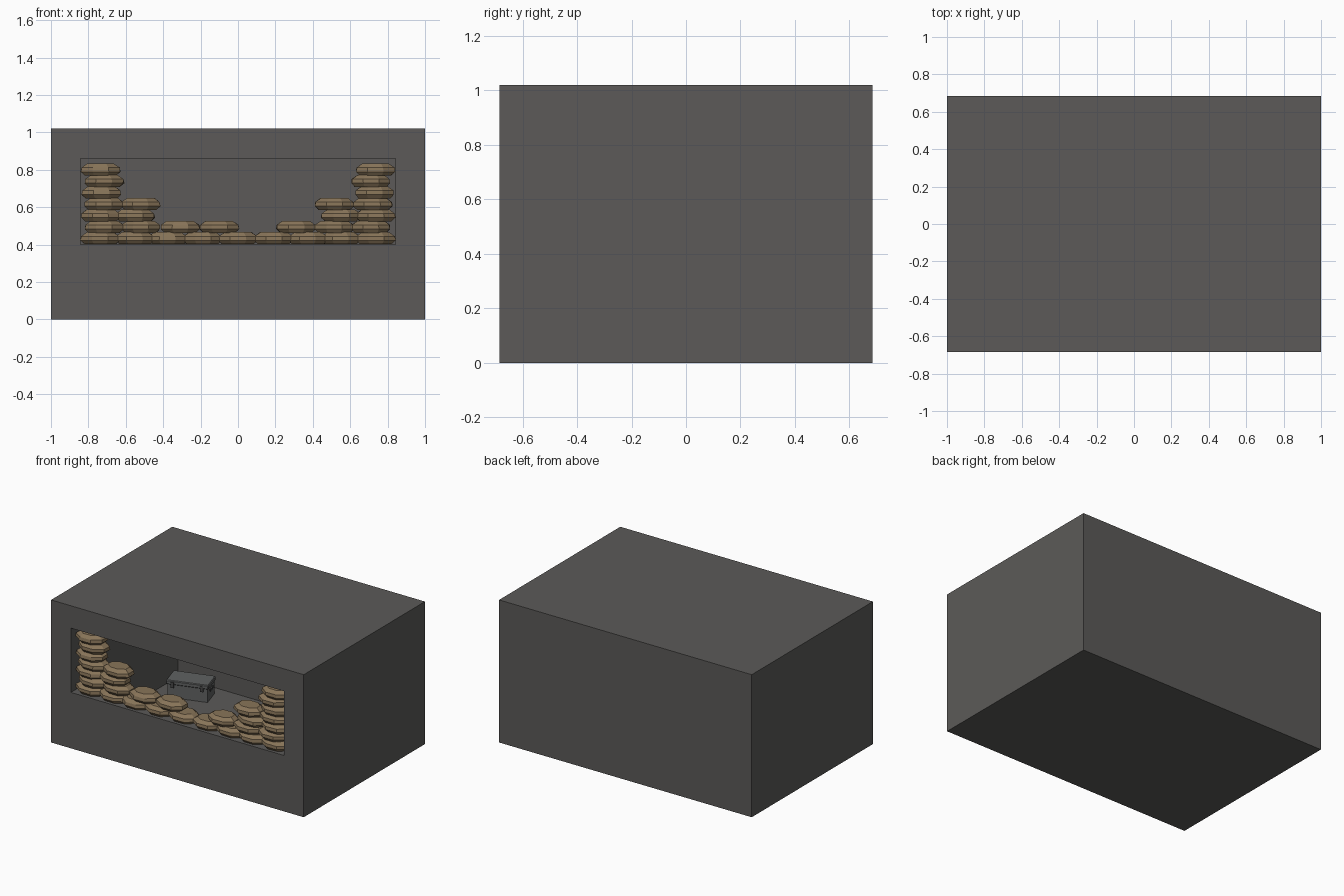
import bpy, bmesh, math, random
from mathutils import Matrix

if "Cube" in bpy.data.objects:
    bpy.data.objects.remove(bpy.data.objects["Cube"])

random.seed(4)


def material(name, r, g, b):
    m = bpy.data.materials.new(name)
    m.diffuse_color = (r, g, b, 1)
    m.use_nodes = True
    m.node_tree.nodes["Principled BSDF"].inputs["Base Color"].default_value = m.diffuse_color
    return m


CONCRETE = material("concrete_grey", 0.106, 0.102, 0.098)
BURLAP = material("burlap_brown", 0.25, 0.178, 0.10)
METAL = material("crate_grey", 0.115, 0.12, 0.12)
LATCH = material("latch_dark_grey", 0.06, 0.06, 0.06)


def make(name, bm, mat):
    bmesh.ops.recalc_face_normals(bm, faces=bm.faces)
    me = bpy.data.meshes.new(name)
    bm.to_mesh(me)
    bm.free()
    me.materials.append(mat)
    ob = bpy.data.objects.new(name, me)
    bpy.context.collection.objects.link(ob)
    return ob


def box(name, centre, size, mat, bevel=0):
    bm = bmesh.new()
    bmesh.ops.create_cube(bm, size=1)
    bmesh.ops.scale(bm, vec=size, verts=bm.verts)
    if bevel:
        bmesh.ops.bevel(bm, geom=bm.edges[:], offset=bevel, segments=1, affect='EDGES')
    ob = make(name, bm, mat)
    ob.location = centre
    return ob


# Concrete bunker: solid block with the room and firing slit cut out in one piece
bunker = box("bunker_shell", (0, 0, 0.51), (2, 1.37, 1.02), CONCRETE)
profile = [(-0.8, 0.40), (-0.8, 0.86), (0.525, 0.86), (0.525, 0.05), (-0.525, 0.05), (-0.525, 0.40)]
bm = bmesh.new()
face = bm.faces.new([bm.verts.new((-0.843, y, z)) for y, z in profile])
ext = bmesh.ops.extrude_face_region(bm, geom=[face])
bmesh.ops.translate(bm, vec=(1.686, 0, 0), verts=[v for v in ext["geom"] if isinstance(v, bmesh.types.BMVert)])
cutter = make("room_cutter", bm, CONCRETE)
cutter.hide_render = True
mod = bunker.modifiers.new("room", 'BOOLEAN')
mod.operation = 'DIFFERENCE'
mod.solver = 'EXACT'
mod.object = cutter
bpy.context.view_layer.objects.active = bunker
bpy.ops.object.modifier_apply(modifier="room")
bpy.data.objects.remove(cutter)


# Sandbags: flattened eight-sided sacks, bulging at the middle
def sandbag(name, x, z):
    bm = bmesh.new()
    rings = []
    for h, s in ((0, 0.80), (0.02, 1.0), (0.042, 0.97), (0.064, 0.68)):
        ring = []
        for i in range(8):
            a = math.radians(22.5 + 45 * i)
            jitter = random.uniform(0.95, 1.0)
            ring.append(bm.verts.new((0.116 * s * math.cos(a) * jitter,
                                      0.084 * s * math.sin(a) * jitter, h)))
        rings.append(ring)
    for lo, hi in zip(rings, rings[1:]):
        for i in range(8):
            j = (i + 1) % 8
            bm.faces.new((lo[i], lo[j], hi[j], hi[i]))
    bm.faces.new(rings[0])
    bm.faces.new(rings[-1])
    ob = make(name, bm, BURLAP)
    ob.location = (x, -0.605, z)
    ob.rotation_euler = (0, 0, random.choice((0, math.pi)) + random.uniform(-0.04, 0.04))


rows = [
    [-0.735, -0.55, -0.375, -0.19, 0, 0.19, 0.375, 0.55, 0.735],
    [-0.715, -0.52, -0.31, -0.10, 0.31, 0.515, 0.71],
    [-0.735, -0.55, 0.55, 0.735],
    [-0.715, -0.52, 0.515, 0.72],
    [-0.73, 0.73],
    [-0.715, 0.71],
    [-0.735, 0.735],
]
for r, xs in enumerate(rows):
    for n, x in enumerate(xs):
        sandbag(f"sandbag_{r + 1}_{n + 1}", x, 0.402 + 0.0612 * r)

# Metal crate standing at an angle in the back left corner of the room
spin = Matrix.Translation((-0.611, 0.34, 0.05)) @ Matrix.Rotation(math.radians(17), 4, 'Z')
parts = [
    box("crate_body", (0, 0, 0.048), (0.275, 0.145, 0.096), METAL),
    box("crate_lid", (0, 0, 0.110), (0.29, 0.16, 0.030), METAL, 0.005),
]
for s in (-1, 1):
    parts.append(box("crate_front_latch", (0.10 * s, -0.082, 0.095), (0.02, 0.008, 0.04), LATCH))
    parts.append(box("crate_end_handle", (0.141 * s, 0, 0.07), (0.008, 0.06, 0.015), LATCH))
for p in parts:
    p.matrix_world = spin @ Matrix.Translation(p.location)
